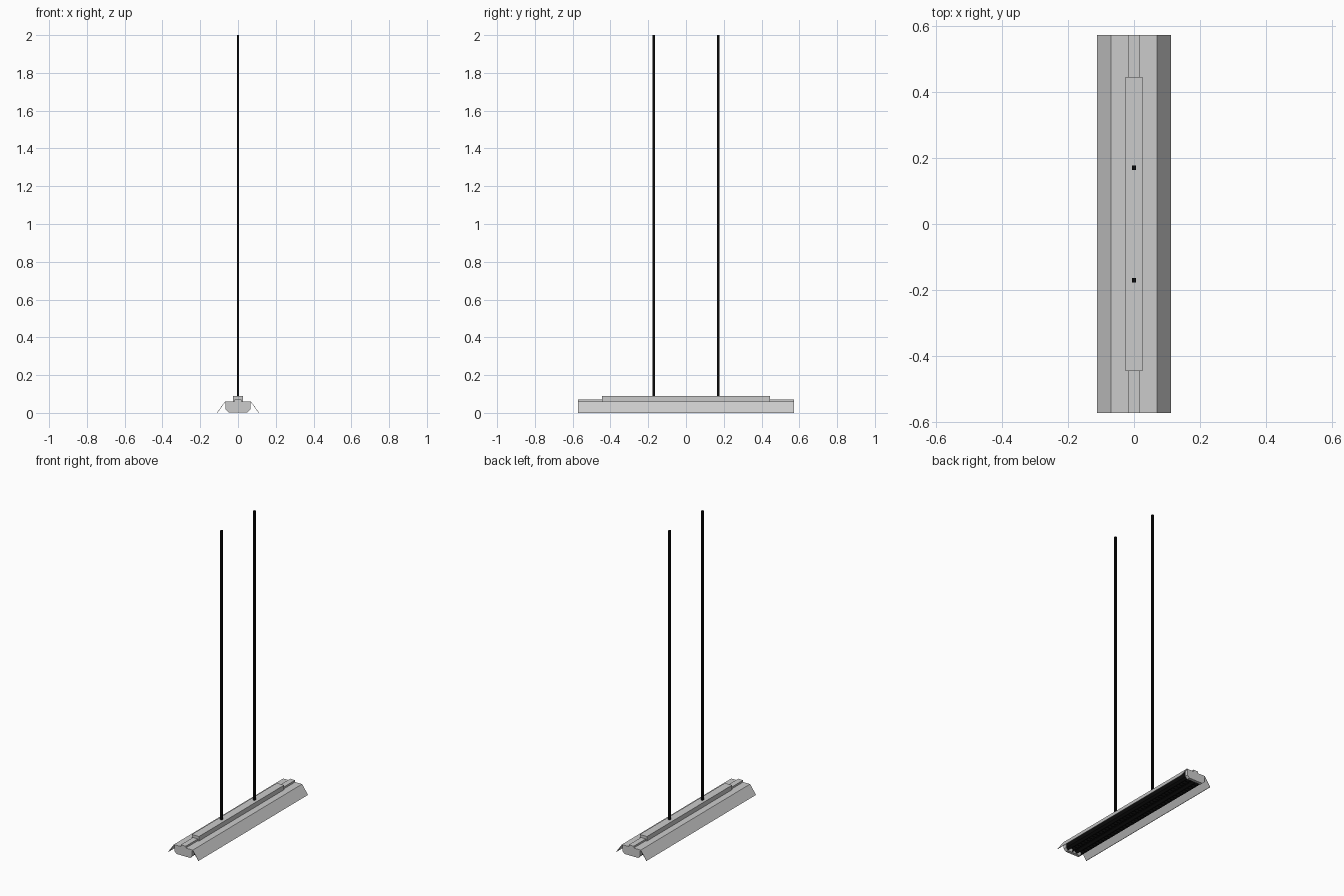
import bpy, bmesh

cube = bpy.data.objects.get("Cube")
if cube:
    bpy.data.objects.remove(cube, do_unlink=True)


def material(name, rgb):
    m = bpy.data.materials.new(name)
    m.use_nodes = True
    m.diffuse_color = (*rgb, 1)
    m.node_tree.nodes["Principled BSDF"].inputs["Base Color"].default_value = (*rgb, 1)
    return m


GREY = material("light grey metal", (0.6, 0.6, 0.6))
BLACK = material("black", (0.003, 0.003, 0.003))
HALF = 0.571  # half length of the fixture


def extrude(name, profiles, spans, mat):
    """Extrude every closed x-z profile along each y span into one object."""
    bm = bmesh.new()
    for pts in profiles:
        for y0, y1 in spans:
            a = [bm.verts.new((x, y0, z)) for x, z in pts]
            b = [bm.verts.new((x, y1, z)) for x, z in pts]
            bm.faces.new(a)
            bm.faces.new(b[::-1])
            for i in range(len(pts)):
                j = (i + 1) % len(pts)
                bm.faces.new((a[j], a[i], b[i], b[j]))
    bmesh.ops.recalc_face_normals(bm, faces=bm.faces)
    me = bpy.data.meshes.new(name)
    bm.to_mesh(me)
    bm.free()
    me.materials.append(mat)
    ob = bpy.data.objects.new(name, me)
    bpy.context.collection.objects.link(ob)
    return ob


def rect(x0, x1, z0, z1):
    return [(x0, z0), (x1, z0), (x1, z1), (x0, z1)]


# Housing: top plate, narrow spine and raised gear box
full = [(-HALF, HALF)]
extrude("top_plate", [rect(-0.068, 0.068, 0.054, 0.06)], full, GREY)
extrude("spine", [rect(-0.018, 0.018, 0.06, 0.072)], full, GREY)
extrude("gear_box", [rect(-0.026, 0.026, 0.06, 0.09)], [(-0.445, 0.445)], GREY)

# End caps with chamfered lower corners
cap = [(-0.065, 0.058), (-0.065, 0.018), (-0.05, 0.003),
       (0.05, 0.003), (0.065, 0.018), (0.065, 0.058)]
extrude("end_caps", [cap], [(-HALF, -HALF + 0.02), (HALF - 0.02, HALF)], GREY)

# Sloping reflector wings
wing = [(0.066, 0.06), (0.069, 0.06), (0.112, 0), (0.109, 0)]
for side, s in (("left", 1), ("right", -1)):
    extrude(side + "_wing", [[(s * x, z) for x, z in wing]], full, GREY)

# Twin louvres: dark troughs with side rails and cross blades
inner = HALF - 0.02
troughs, rails, blades = [], [], []
for s in (1, -1):
    troughs.append([(s * x, z) for x, z in
                    ((0.004, 0.054), (0.004, 0.035), (0.062, 0.035), (0.062, 0.054))])
    rails.append([(s * x, z) for x, z in
                  ((0.004, 0.035), (0.004, 0.018), (0.016, 0.005), (0.018, 0.005), (0.008, 0.035))])
    rails.append([(s * x, z) for x, z in
                  ((0.062, 0.035), (0.062, 0.018), (0.05, 0.005), (0.048, 0.005), (0.058, 0.035))])
    blades.append([(s * x, z) for x, z in
                   ((0.006, 0.035), (0.006, 0.018), (0.017, 0.005),
                    (0.049, 0.005), (0.06, 0.018), (0.06, 0.035))])
extrude("louvre_troughs", troughs, [(-inner, inner)], BLACK)
extrude("louvre_rails", rails, [(-inner, inner)], BLACK)
count = 40
step = 2 * inner / count
extrude("louvre_blades", blades,
        [(-inner + i * step - 0.002, -inner + i * step + 0.002) for i in range(1, count)], BLACK)

# Suspension rods
for name, y in (("front_rod", -0.17), ("back_rod", 0.17)):
    extrude(name, [rect(-0.0065, 0.0065, 0.085, 2.0)], [(y - 0.0065, y + 0.0065)], BLACK)
